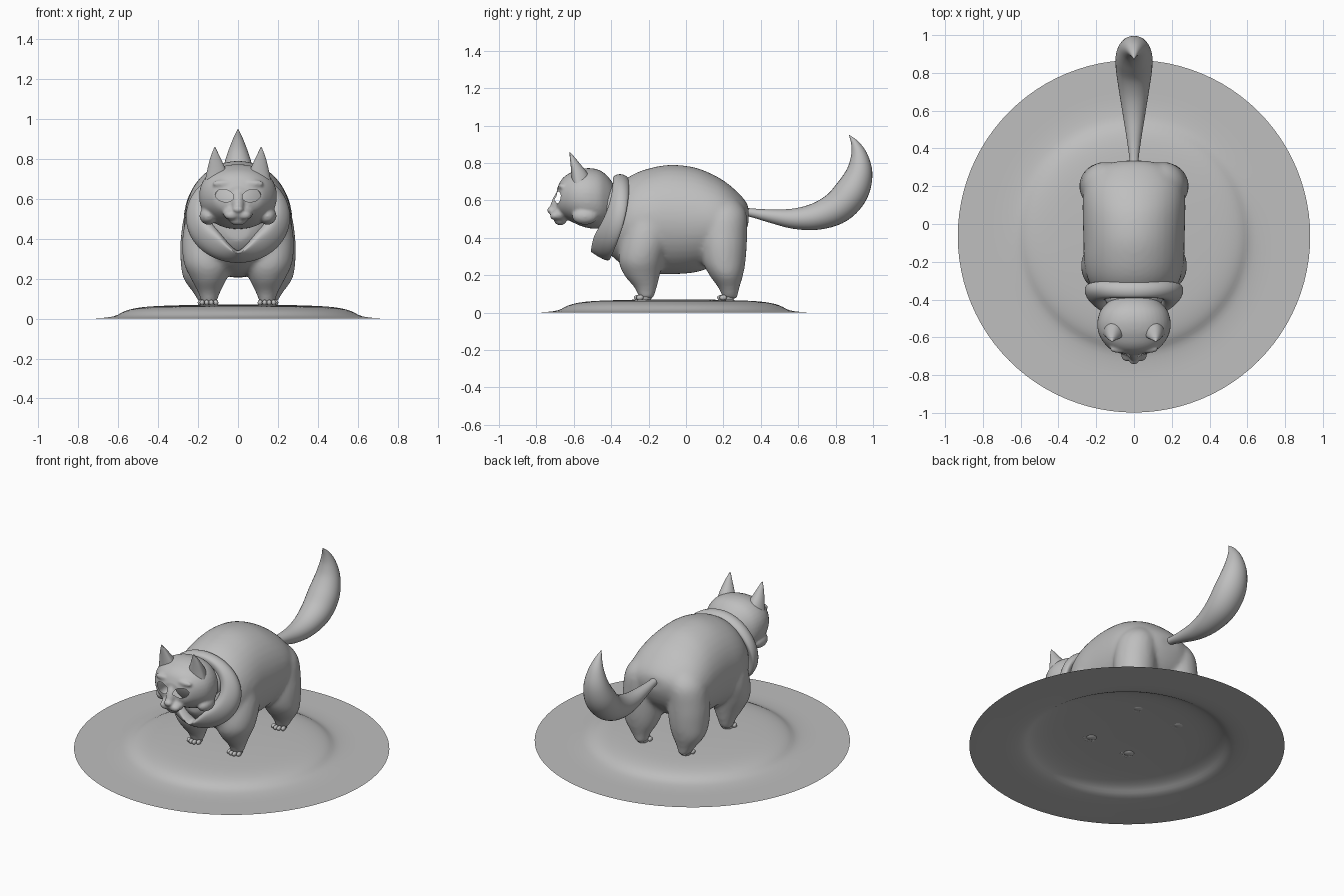
import bpy, bmesh, math
from mathutils import Vector, Matrix

if "Cube" in bpy.data.objects:
    bpy.data.objects.remove(bpy.data.objects["Cube"])

grey = bpy.data.materials.new("clay grey")
grey.diffuse_color = (0.52, 0.52, 0.52, 1)
grey.use_nodes = True
grey.node_tree.nodes["Principled BSDF"].inputs["Base Color"].default_value = grey.diffuse_color
N = 40


def spline(rows, steps=5):
    """Catmull-Rom interpolation of rows of numbers."""
    out = []
    for i in range(len(rows) - 1):
        p = [rows[max(0, min(len(rows) - 1, i + k))] for k in (-1, 0, 1, 2)]
        for s in range(steps):
            t = s / steps
            out.append([0.5 * (2 * b + (c - a) * t + (2 * a - 5 * b + 4 * c - d) * t * t
                               + (3 * b - a - 3 * c + d) * t ** 3) for a, b, c, d in zip(*p)])
    return out + [list(rows[-1])]


def loft(bm, rings, closed=False):
    vs = [[bm.verts.new(p) for p in r] for r in rings]
    n = len(vs[0])
    for i in range(len(vs) if closed else len(vs) - 1):
        a, b = vs[i], vs[(i + 1) % len(vs)]
        for j in range(n):
            bm.faces.new((a[j], a[(j + 1) % n], b[(j + 1) % n], b[j]))
    if not closed:
        bm.faces.new(vs[0])
        bm.faces.new(vs[-1])


def ball(bm, c, r, seg=20, tilt=0):
    m = Matrix.Translation(c) @ Matrix.Rotation(tilt, 4, 'X') @ Matrix.Diagonal((*r, 1))
    bmesh.ops.create_uvsphere(bm, u_segments=seg, v_segments=seg // 2, radius=1, matrix=m)


def spow(v, e):
    return math.copysign(abs(v) ** e, v)


def sections(bm, rows, e=1.0):
    """Loft along y from rows of (y, top, bottom, half width)."""
    rings = []
    for y, t, b, w in spline(rows):
        rings.append([(w * spow(math.cos(k * math.tau / N), e), y,
                       (t + b) / 2 + (t - b) / 2 * spow(math.sin(k * math.tau / N), e)) for k in range(N)])
    loft(bm, rings)


def make(name, bm, recalc=True):
    if recalc:
        bmesh.ops.recalc_face_normals(bm, faces=bm.faces)
    me = bpy.data.meshes.new(name)
    bm.to_mesh(me)
    bm.free()
    me.materials.append(grey)
    ob = bpy.data.objects.new(name, me)
    bpy.context.collection.objects.link(ob)
    me.shade_smooth()
    return ob


def fuse(ob, voxel, smooth):
    """Melt overlapping shapes into one smooth skin."""
    m = ob.modifiers.new("skin", 'REMESH')
    m.mode, m.voxel_size, m.use_smooth_shade = 'VOXEL', voxel, True
    s = ob.modifiers.new("soften", 'SMOOTH')
    s.factor, s.iterations = 0.5, smooth
    bpy.context.view_layer.update()
    me = bpy.data.meshes.new_from_object(ob.evaluated_get(bpy.context.evaluated_depsgraph_get()))
    ob.modifiers.clear()
    ob.data = me
    me.materials.clear()
    me.materials.append(grey)
    me.shade_smooth()


# Base: thin round sheet with a low mound
bm = bmesh.new()
prof = spline([(.933, 0), (.8, .0005), (.70, .002), (.62, .012), (.565, .038), (.5, .054),
               (.4, .063), (.2, .069), (.03, .07)], 3)
rings = [[bm.verts.new((r * math.cos(k * math.tau / 96), -.065 + r * math.sin(k * math.tau / 96), max(z, 0)))
          for k in range(96)] for r, z in prof]
for a, b in zip(rings, rings[1:]):
    for j in range(96):
        bm.faces.new((a[j], a[(j + 1) % 96], b[(j + 1) % 96], b[j]))
bm.faces.new(rings[-1])
make("mound_base", bm, False)

# Body: torso and four tapered legs melted together
bm = bmesh.new()
sections(bm, [(-.47, .52, .39, .06), (-.44, .60, .345, .12), (-.36, .68, .27, .2), (-.29, .735, .23, .245),
              (-.2, .77, .21, .265), (-.08, .79, .205, .268), (.05, .775, .215, .272), (.15, .735, .25, .27),
              (.22, .692, .3, .25), (.28, .64, .36, .205), (.315, .60, .42, .15), (.335, .565, .48, .07)])
# leg rows: z, centre x, centre y, radius x, radius y
front = [(.62, .12, -.2, .06, .07), (.53, .14, -.2, .11, .11), (.4, .152, -.215, .127, .13),
         (.28, .15, -.24, .122, .12), (.2, .146, -.235, .09, .095), (.13, .145, -.215, .055, .058),
         (.075, .145, -.212, .036, .038)]
back = [(.64, .11, .18, .06, .06), (.54, .145, .2, .115, .12), (.4, .16, .2, .127, .126),
        (.28, .165, .203, .122, .116), (.2, .168, .215, .105, .09), (.13, .163, .23, .062, .055),
        (.075, .155, .235, .036, .038)]
for rows in (front, back):
    for s in (-1, 1):
        loft(bm, [[(s * (x + rx * math.cos(k * math.tau / N)), y + ry * math.sin(k * math.tau / N), z)
                   for k in range(N)] for z, x, y, rx, ry in spline(rows, 4)])
bmesh.ops.recalc_face_normals(bm, faces=bm.faces)
fuse(make("body", bm), .013, 8)

# Feet: small pad with four round toes
for label, x, y in (("front", .145, -.22), ("back", .155, .225)):
    bm = bmesh.new()
    for s in (-1, 1):
        ball(bm, (s * x, y, .078), (.036, .036, .018))
        for i in range(4):
            d = i - 1.5
            ball(bm, (s * x + d * .023, y - .04 + .006 * d * d, .08), (.0125, .02, .0145), 12)
    make(label + "_paws", bm)

# Collar: slanted folded ring with a V at the chest
bm = bmesh.new()
# rows: half width, top z, bottom z, top y, bottom y, V depth
fold = [(.245, .685, .285, -.295, -.395, 0), (.262, .725, .272, -.305, -.42, 0),
        (.262, .745, .30, -.345, -.475, 0), (.215, .735, .375, -.385, -.515, .05),
        (.18, .715, .405, -.395, -.505, .09), (.13, .66, .43, -.38, -.44, .08)]
rings = []
for k in range(48):
    a = k * math.tau / 48
    u = (1 - math.cos(a)) / 2
    ring = []
    for w, zt, zb, yt, yb, v in fold:
        x = w * math.sin(a)
        dip = v * max(0, 1 - abs(x) / .1) if u > .5 else 0
        ring.append((x, yt + (yb - yt) * u * u, zt + (zb - zt) * u - dip))
    rings.append(ring)
loft(bm, rings, True)
collar = make("collar", bm)
collar.modifiers.new("round", 'SUBSURF').levels = 2
collar.modifiers["round"].render_levels = 2

# Neck: hidden core joining head and body
bm = bmesh.new()
sections(bm, [(-.50, .69, .47, .12), (-.42, .69, .45, .145), (-.32, .70, .42, .19)])
make("neck", bm)

# Head: skull, cheeks, muzzle, brows and nose melted together
bm = bmesh.new()
sections(bm, [(-.39, .69, .50, .11), (-.42, .73, .465, .145), (-.46, .76, .45, .178), (-.51, .772, .45, .193),
              (-.56, .768, .462, .192), (-.60, .755, .48, .178), (-.64, .735, .50, .15),
              (-.67, .705, .52, .115), (-.69, .66, .54, .06)], .92)
ball(bm, (0, -.675, .525), (.075, .045, .042))
ball(bm, (0, -.69, .585), (.03, .03, .08), tilt=-.35)
ball(bm, (0, -.722, .547), (.027, .022, .018))
ball(bm, (0, -.672, .488), (.042, .032, .021))
for s in (-1, 1):
    ball(bm, (s * .032, -.70, .518), (.036, .028, .024))
    ball(bm, (s * .148, -.54, .515), (.045, .07, .045))
    ball(bm, (s * .07, -.662, .675), (.06, .022, .02))
head = make("head", bm)
fuse(head, .008, 4)

# Open eye sockets: remove the skin inside each ellipse and round the rim
EX, EZ, EW, EH = .068, .615, .046, .031


def eye(co):
    d = Vector(((abs(co.x) - EX) / EW, (co.z - EZ - .12 * (abs(co.x) - EX)) / EH))
    return d


bm = bmesh.new()
bm.from_mesh(head.data)
gone = [f for f in bm.faces if f.calc_center_median().y < -.58 and eye(f.calc_center_median()).length < 1]
bmesh.ops.delete(bm, geom=gone, context='FACES')
for v in bm.verts:
    if v.is_boundary:
        d = eye(v.co).normalized()
        dx = d.x * EW
        v.co.x = math.copysign(EX + dx, v.co.x)
        v.co.z = EZ + .12 * dx + d.y * EH
bm.to_mesh(head.data)
bm.free()

# Ears: leaning cones with a flattened front
bm = bmesh.new()
ear = [(.68, .105, -.575, .062, .075), (.74, .107, -.585, .048, .062), (.79, .112, -.60, .031, .038),
       (.83, .115, -.613, .015, .018), (.858, .116, -.622, .002, .002)]
for s in (-1, 1):
    rings = []
    for z, x, y, rx, ry in spline(ear, 4):
        ring = []
        for k in range(24):
            c, q = math.cos(k * math.tau / 24), math.sin(k * math.tau / 24)
            ring.append((s * (x + rx * c), y + ry * q * (1 if q > 0 else .45), z))
        rings.append(ring)
    loft(bm, rings)
make("ears", bm)

# Tail: swelling brush that curls up to a point
bm = bmesh.new()
path = spline([(.31, .54, .022), (.36, .532, .024), (.46, .515, .037), (.58, .502, .055), (.70, .515, .073),
               (.81, .563, .088), (.885, .645, .09), (.925, .74, .073), (.927, .83, .048),
               (.905, .90, .023), (.872, .95, .001)])
rings = []
for i, (y, z, r) in enumerate(path):
    p, q = path[max(i - 1, 0)], path[min(i + 1, len(path) - 1)]
    t = Vector((0, q[0] - p[0], q[1] - p[1])).normalized()
    n = Vector((0, -t.z, t.y))
    rings.append([Vector((0, y, z)) + r * (math.cos(k * math.tau / 28) * Vector((1.08, 0, 0))
                                           + math.sin(k * math.tau / 28) * n) for k in range(28)])
loft(bm, rings)
make("tail", bm)
